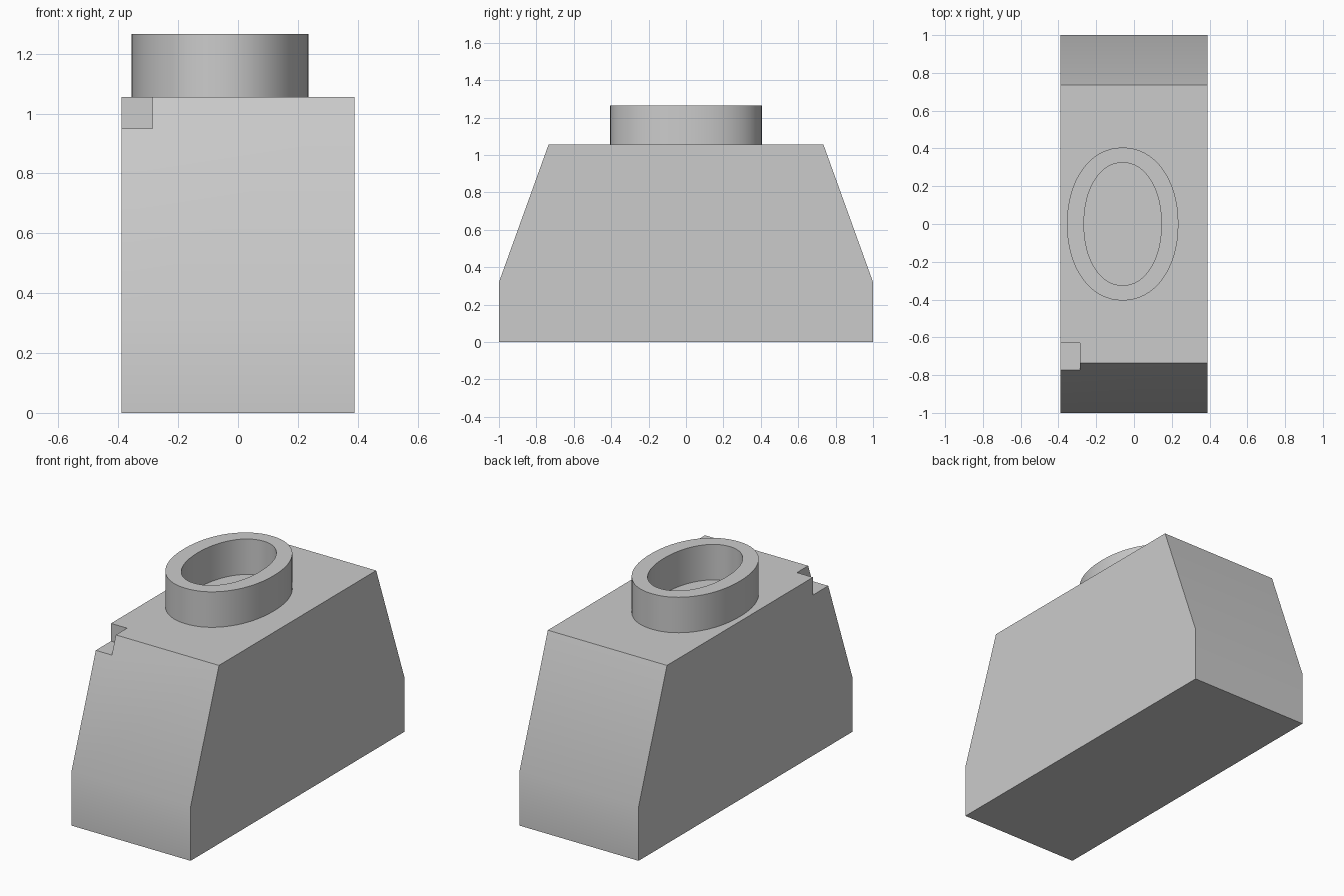
import bpy, bmesh, math

if "Cube" in bpy.data.objects:
    bpy.data.objects.remove(bpy.data.objects["Cube"], do_unlink=True)

TOP = 1.055      # height of the flat top of the body
HALF_W = 0.39

grey = bpy.data.materials.new("light grey")
grey.use_nodes = True
colour = (0.60, 0.60, 0.60, 1)
grey.diffuse_color = colour
grey.node_tree.nodes["Principled BSDF"].inputs["Base Color"].default_value = colour


def finish(bm, name):
    bmesh.ops.recalc_face_normals(bm, faces=bm.faces)
    mesh = bpy.data.meshes.new(name)
    bm.to_mesh(mesh)
    bm.free()
    ob = bpy.data.objects.new(name, mesh)
    bpy.context.collection.objects.link(ob)
    mesh.materials.append(grey)
    return ob


def smooth(ob):
    bpy.ops.object.select_all(action='DESELECT')
    ob.select_set(True)
    bpy.context.view_layer.objects.active = ob
    bpy.ops.object.shade_smooth_by_angle(angle=math.radians(30))


def prism(name, profile, x0, x1):
    """Extrude a (y, z) outline along x."""
    bm = bmesh.new()
    face = bm.faces.new([bm.verts.new((x0, y, z)) for y, z in profile])
    ext = bmesh.ops.extrude_face_region(bm, geom=[face])["geom"]
    bmesh.ops.translate(bm, vec=(x1 - x0, 0, 0),
                        verts=[g for g in ext if isinstance(g, bmesh.types.BMVert)])
    return finish(bm, name)


# Body: block with sloped front and back
half = [(1, 0), (1, 0.32), (0.735, TOP)]
body = prism("body", half + [(-y, z) for y, z in reversed(half)], -HALF_W, HALF_W)

# Corner notch cut from the front right top edge
cutter = prism("notch_cutter", [(-0.9, 0.95), (-0.63, 0.95), (-0.63, 1.2), (-0.9, 1.2)],
               -0.6, -0.285)
cutter.hide_render = True
mod = body.modifiers.new("notch", 'BOOLEAN')
mod.operation = 'DIFFERENCE'
mod.solver = 'EXACT'
mod.object = cutter
bpy.context.view_layer.objects.active = body
bpy.ops.object.modifier_apply(modifier=mod.name)
bpy.data.objects.remove(cutter, do_unlink=True)
smooth(body)


# Collar: oval ring standing on the body
def oval(bm, rx, ry, z, count=64, power=2.1):
    verts = []
    for i in range(count):
        a = math.tau * i / count
        c, s = math.cos(a), math.sin(a)
        verts.append(bm.verts.new((
            -0.06 + rx * math.copysign(abs(c) ** (2 / power), c),
            ry * math.copysign(abs(s) ** (2 / power), s), z)))
    return verts


bm = bmesh.new()
rings = [oval(bm, rx, ry, z) for rx, ry, z in (
    (0.295, 0.405, TOP), (0.295, 0.405, 1.265), (0.205, 0.325, 1.265), (0.205, 0.325, TOP))]
for a, b in zip(rings, rings[1:]):
    for i in range(len(a)):
        j = (i + 1) % len(a)
        bm.faces.new((a[i], a[j], b[j], b[i]))
smooth(finish(bm, "oval_collar"))
